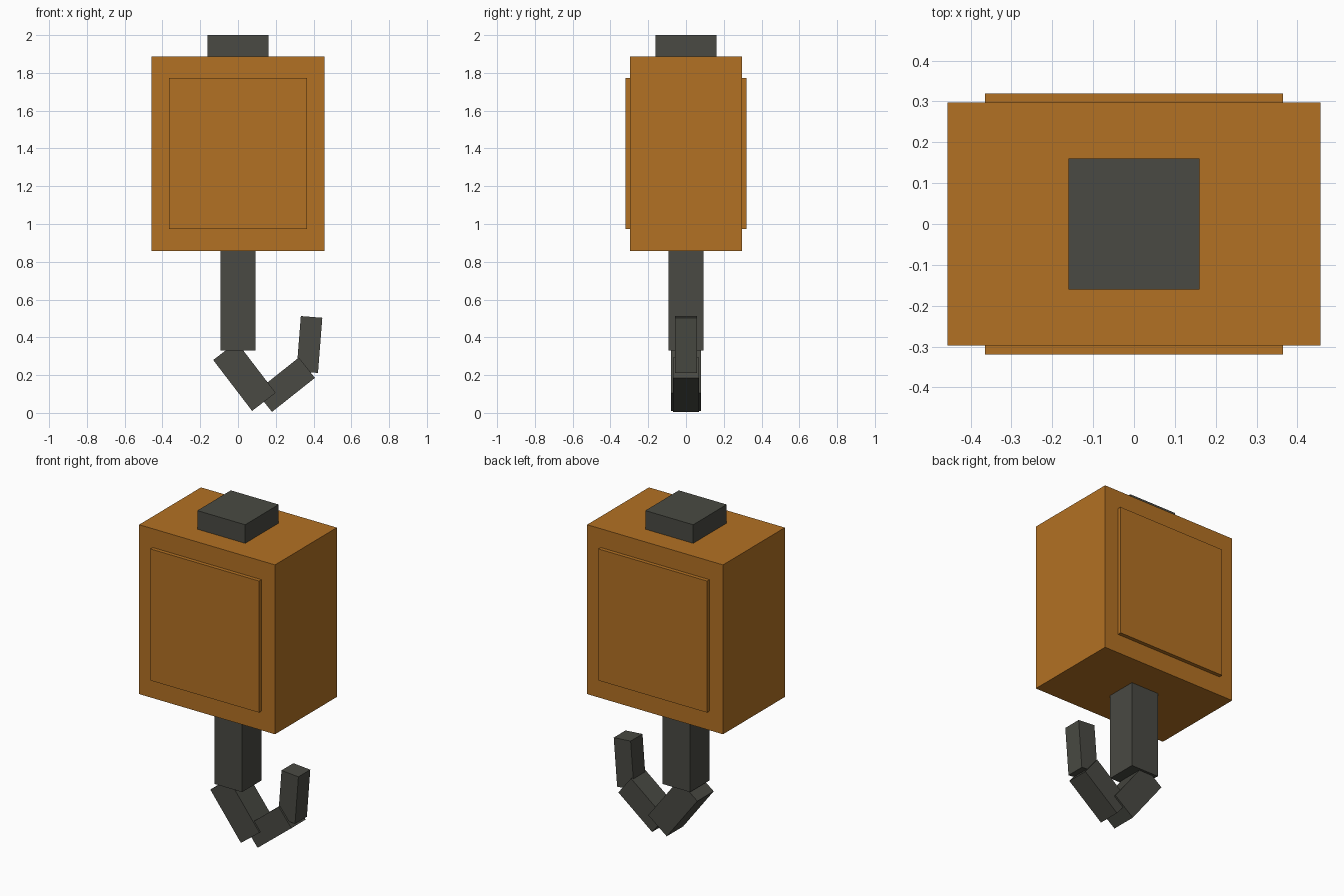
import bpy
import math

if "Cube" in bpy.data.objects:
    bpy.data.objects.remove(bpy.data.objects["Cube"])


def material(name, rgb):
    m = bpy.data.materials.new(name)
    m.diffuse_color = (*rgb, 1.0)
    m.use_nodes = True
    m.node_tree.nodes["Principled BSDF"].inputs["Base Color"].default_value = m.diffuse_color
    return m


ORANGE = material("burnt orange", (0.45, 0.165, 0.017))
GREY = material("dark grey", (0.067, 0.068, 0.056))


def box(name, size, centre, mat, tilt=0.0):
    """Flat-sided box, tilted in degrees about the y axis."""
    bpy.ops.mesh.primitive_cube_add(size=1, location=centre)
    ob = bpy.context.object
    ob.name = name
    ob.scale = size
    ob.rotation_euler = (0, math.radians(tilt), 0)
    ob.data.materials.append(mat)
    return ob


# Housing block with a raised panel on the front and back
box("housing", (0.914, 0.594, 1.03), (0, 0, 1.372), ORANGE)
for name, side in (("front_panel", -1), ("back_panel", 1)):
    box(name, (0.73, 0.034, 0.80), (0, side * 0.303, 1.373), ORANGE)

# Mount on top and straight shank below
box("top_mount", (0.322, 0.322, 0.123), (0, 0, 1.9385), GREY)
box("shank", (0.186, 0.186, 0.537), (0, 0, 0.5985), GREY)

# Hook: three tapering straight segments (width, length, x, z, tilt)
segments = (
    ("hook_upper", 0.157, 0.339, 0.034, 0.193, -37.4),
    ("hook_lower", 0.137, 0.290, 0.251, 0.149, 51.6),
    ("hook_tip", 0.114, 0.293, 0.378, 0.362, 4.5),
)
for name, width, length, x, z, tilt in segments:
    box(name, (width, width, length), (x, 0, z), GREY, tilt)
